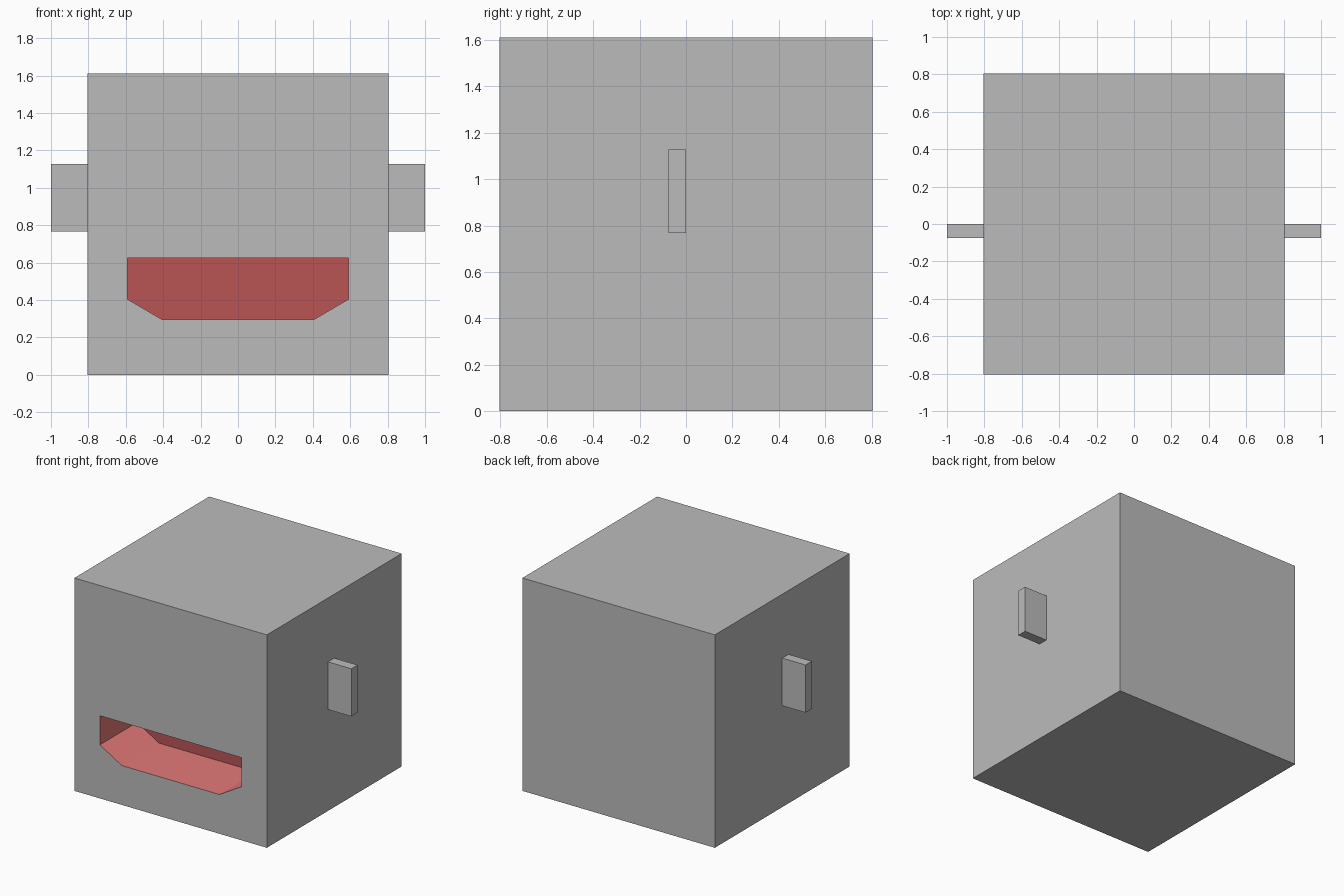
import bpy
import bmesh

if "Cube" in bpy.data.objects:
    bpy.data.objects.remove(bpy.data.objects["Cube"])

H = 0.805          # half width of the head cube
DEPTH = 0.445      # depth of the mouth


def material(name, rgb):
    m = bpy.data.materials.new(name)
    m.diffuse_color = (*rgb, 1)
    m.use_nodes = True
    m.node_tree.nodes["Principled BSDF"].inputs["Base Color"].default_value = m.diffuse_color
    return m


grey = material("grey", (0.5, 0.5, 0.5))
red = material("red", (0.78, 0.19, 0.19))
dark_red = material("dark red", (0.49, 0.087, 0.09))


def add_object(name, bm, mats):
    bmesh.ops.recalc_face_normals(bm, faces=bm.faces[:])
    me = bpy.data.meshes.new(name)
    bm.to_mesh(me)
    bm.free()
    for m in mats:
        me.materials.append(m)
    ob = bpy.data.objects.new(name, me)
    bpy.context.collection.objects.link(ob)
    return ob


def box(name, lo, hi, mats):
    bm = bmesh.new()
    bmesh.ops.create_cube(bm, size=1)
    for v in bm.verts:
        v.co = [(a + b) / 2 + c * (b - a) for a, b, c in zip(lo, hi, v.co)]
    return add_object(name, bm, mats)


# Head
head = box("head", (-H, -H, 0), (H, H, 2 * H), [grey, red, dark_red])

# Mouth cutter: extruded profile pushed into the front
profile = [(-0.592, 0.625), (0.592, 0.625), (0.592, 0.405),
           (0.408, 0.297), (-0.408, 0.297), (-0.592, 0.405)]
bm = bmesh.new()
face = bm.faces.new([bm.verts.new((x, -H - 0.1, z)) for x, z in profile])
ext = bmesh.ops.extrude_face_region(bm, geom=[face], use_keep_orig=True)
for v in ext["geom"]:
    if isinstance(v, bmesh.types.BMVert):
        v.co.y = -H + DEPTH
cutter = add_object("mouth_cutter", bm, [grey])
cutter.hide_render = True

mod = head.modifiers.new("mouth", 'BOOLEAN')
mod.operation = 'DIFFERENCE'
mod.solver = 'EXACT'
mod.object = cutter
bpy.context.view_layer.objects.active = head
bpy.ops.object.modifier_apply(modifier=mod.name)
bpy.data.objects.remove(cutter)

# Mouth colours: red walls, darker back
for p in head.data.polygons:
    c = p.center
    inside = abs(c.x) < H - 0.01 and abs(c.y) < H - 0.01 and 0.01 < c.z < 2 * H - 0.01
    p.material_index = 0 if not inside else (2 if p.normal.y < -0.9 else 1)

# Ears
for side, x0, x1 in (("left", -1, -H), ("right", H, 1)):
    box(side + "_ear", (x0, -0.075, 0.767), (x1, 0, 1.127), [grey])
